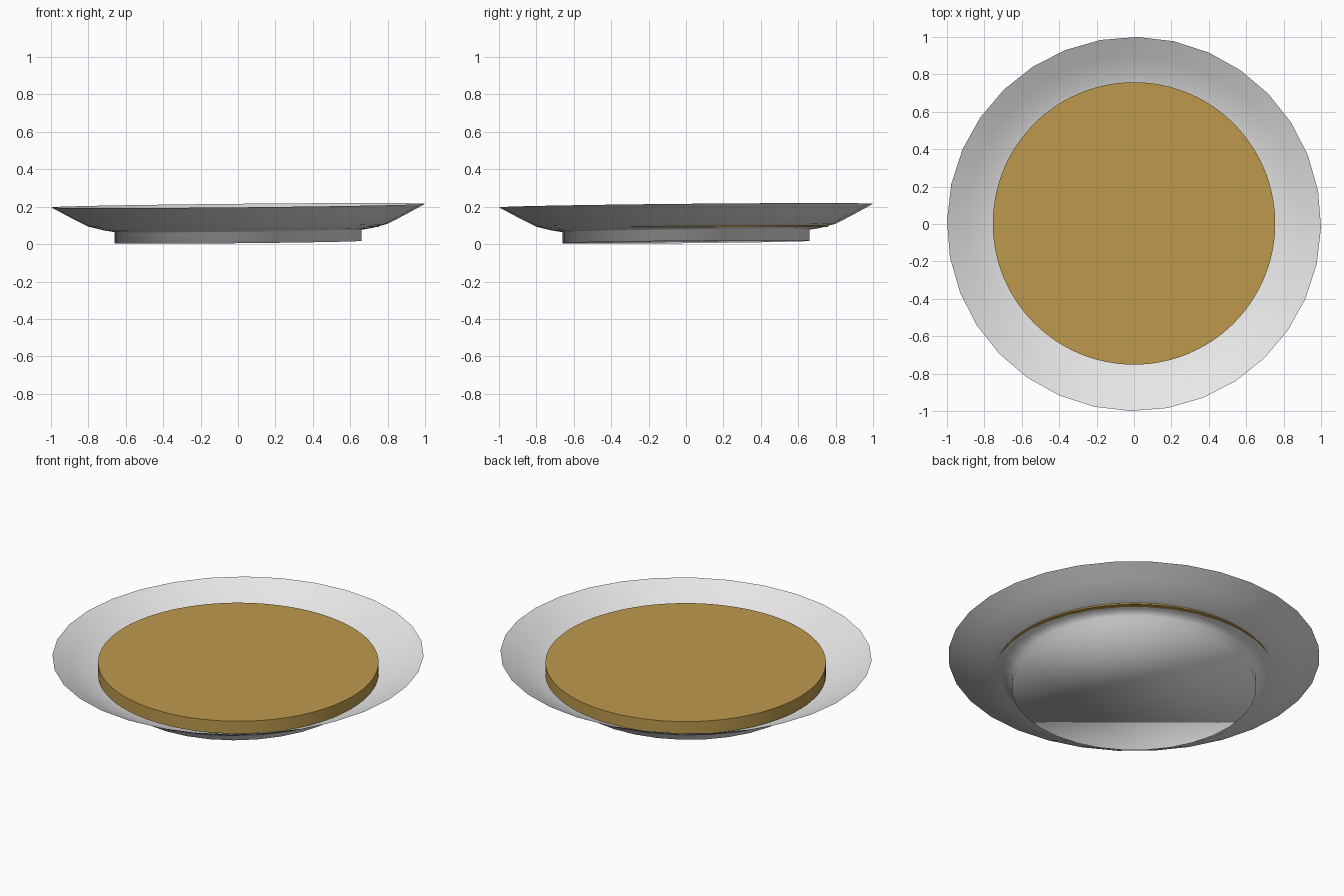
import bpy, math

if "Cube" in bpy.data.objects:
    bpy.data.objects.remove(bpy.data.objects["Cube"])

TILT = 0.0095   # the plate leans slightly up toward +x and +y


def material(name, rgb):
    m = bpy.data.materials.new(name)
    m.diffuse_color = (*rgb, 1)
    m.use_nodes = True
    m.node_tree.nodes["Principled BSDF"].inputs["Base Color"].default_value = m.diffuse_color
    return m


def lathe(name, profile, sides, mat, start=0.0):
    """Spin an (r, z) profile; a cap closes its first ring."""
    verts, faces = [], []
    for r, z in profile:
        for i in range(sides):
            a = start + 2 * math.pi * i / sides
            verts.append((r * math.cos(a), r * math.sin(a), z))
    for k in range(len(profile) - 1):
        for i in range(sides):
            j = (i + 1) % sides
            a, b = k * sides, (k + 1) * sides
            faces.append((a + i, a + j, b + j, b + i))
    faces.append(tuple(reversed(range(sides))))
    me = bpy.data.meshes.new(name)
    me.from_pydata(verts, [], faces)
    me.materials.append(mat)
    ob = bpy.data.objects.new(name, me)
    bpy.context.collection.objects.link(ob)
    return ob


white = material("pale grey glaze", (0.8, 0.8, 0.8))
gold = material("golden brown", (0.51, 0.32, 0.073))

# Plate: thin shell with a flat foot and flared rim
plate = lathe("plate", [(0.66, 0.011), (0.66, 0.07), (0.72, 0.08), (0.80, 0.101),
                        (0.90, 0.152), (1.0, 0.206)], 32, white, math.radians(-1))
for v in plate.data.vertices:
    v.co.z += TILT * (v.co.x + v.co.y)
plate.data.polygons.foreach_set("use_smooth", [True] * len(plate.data.polygons))

# Filling: level golden disc resting in the plate
bpy.ops.mesh.primitive_cylinder_add(vertices=96, radius=0.755, depth=0.074,
                                    location=(0, 0.003, 0.129))
disc = bpy.context.object
disc.name = "golden_disc"
disc.data.materials.append(gold)
bpy.ops.object.shade_smooth_by_angle(angle=math.radians(30))
